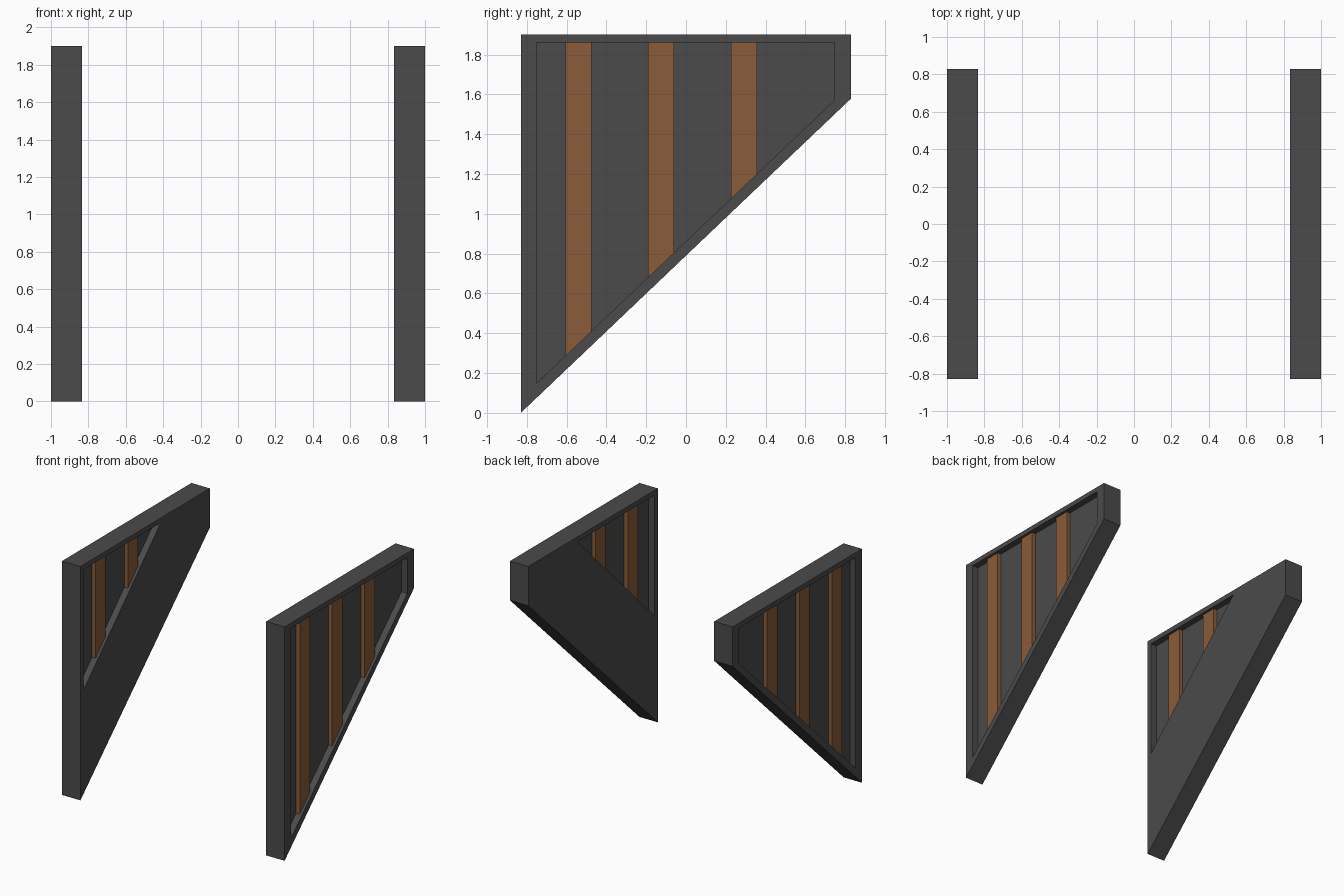
import bpy, bmesh

if "Cube" in bpy.data.objects:
    bpy.data.objects.remove(bpy.data.objects["Cube"])

X_OUT, X_IN = 1.0, 0.835          # outer and inner planes of each panel
DEPTH, PROUD = 0.053, 0.032       # recess depth, slat height above recess floor


def material(name, rgb):
    m = bpy.data.materials.new(name)
    m.diffuse_color = (*rgb, 1)
    m.use_nodes = True
    m.node_tree.nodes["Principled BSDF"].inputs["Base Color"].default_value = m.diffuse_color
    return m


grey = material("dark grey", (0.07, 0.07, 0.07))
brown = material("wood brown", (0.254, 0.107, 0.042))


def loft(name, sections, mat):
    """Skin a series of (x, yz outline) sections and cap both ends."""
    bm = bmesh.new()
    cache = {}

    def vert(x, p):
        key = (round(x, 5), round(p[0], 5), round(p[1], 5))
        if key not in cache:
            cache[key] = bm.verts.new(key)
        return cache[key]

    def face(vs):
        vs = list(dict.fromkeys(vs))          # drop repeated corners
        if len(vs) > 2:
            bm.faces.new(vs)

    rings = [[vert(x, p) for p in outline] for x, outline in sections]
    for a, b in zip(rings, rings[1:]):
        n = len(a)
        for i in range(n):
            j = (i + 1) % n
            face([a[i], a[j], b[j], b[i]])
    face(rings[0])
    face(rings[-1])
    bmesh.ops.recalc_face_normals(bm, faces=bm.faces)
    me = bpy.data.meshes.new(name)
    bm.to_mesh(me)
    bm.free()
    me.materials.append(mat)
    ob = bpy.data.objects.new(name, me)
    bpy.context.collection.objects.link(ob)
    return ob


# Outlines in (y, z): panel edge, outer recess, inner triangular recess
edge = [(-0.83, 0), (-0.83, 1.9), (0.83, 1.9), (0.83, 1.58)]
recess = [(-0.75, 0.15), (-0.75, 1.86), (0.745, 1.86), (0.745, 1.57)]
triangle = [(-0.79, 0.88), (-0.79, 1.86), (0.2, 1.86), (0.2, 1.86)]


def slope_z(y):
    return 0.15 + (y + 0.75) * 1.42 / 1.495


for side, s in (("left", -1), ("right", 1)):
    # Panel with a recess on both faces
    loft(side + "_panel", [
        (s * (X_OUT - DEPTH), recess), (s * X_OUT, recess), (s * X_OUT, edge),
        (s * X_IN, edge), (s * X_IN, triangle), (s * (X_IN + DEPTH), triangle),
    ], grey)
    # Upright slats running through the panel, showing in both recesses
    for i, y in enumerate((-0.605, -0.19, 0.227)):
        y2 = y + 0.13
        outline = [(y, slope_z(y)), (y, 1.86), (y2, 1.86), (y2, slope_z(y2))]
        loft(f"{side}_slat_{i + 1}", [
            (s * (X_OUT - DEPTH + PROUD), outline),
            (s * (X_IN + DEPTH - PROUD), outline)], brown)
